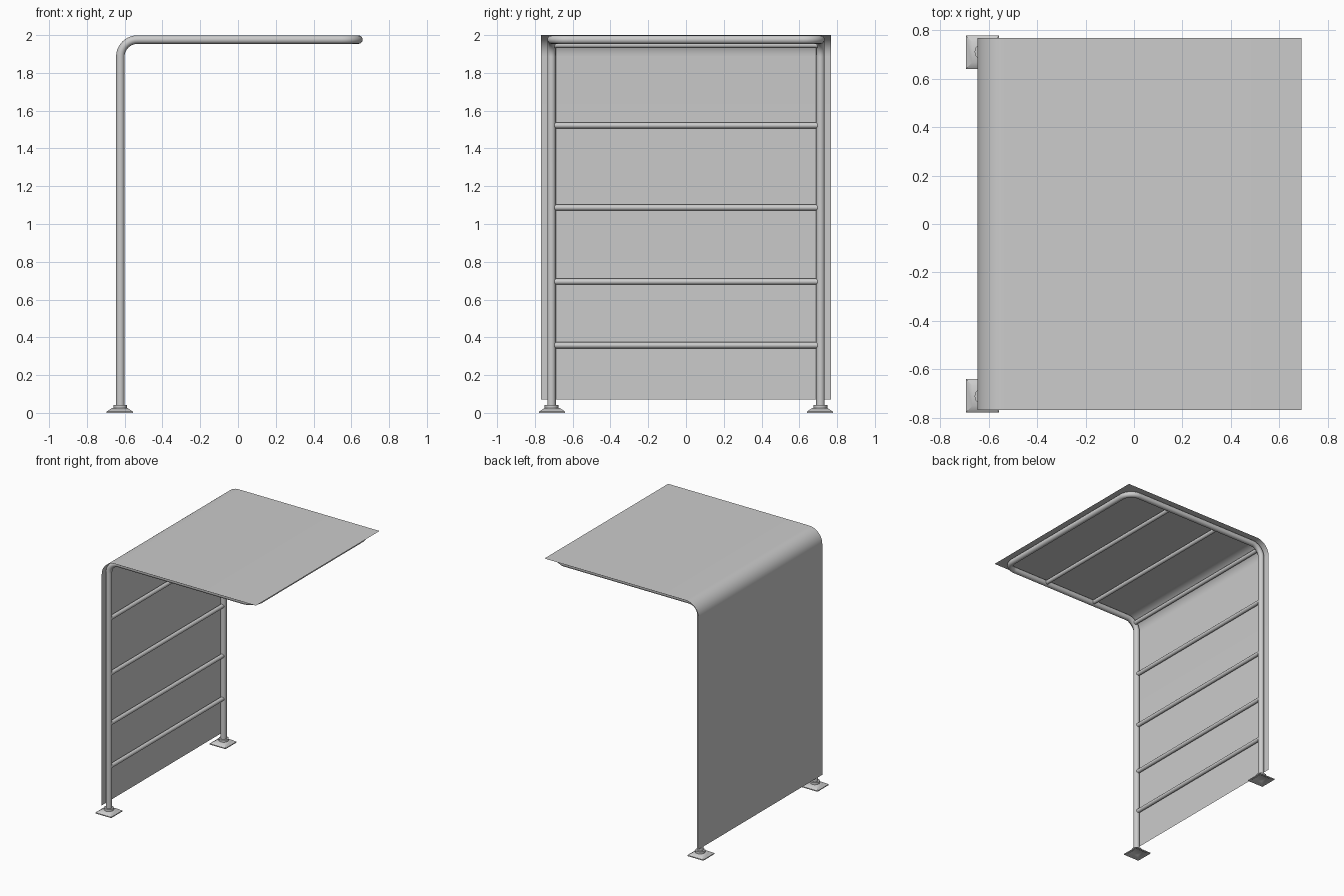
import bpy, bmesh, math
from mathutils import Vector

if "Cube" in bpy.data.objects:
    bpy.data.objects.remove(bpy.data.objects["Cube"])

POST_X, ROOF_Z, END_X, SIDE_Y = -0.623, 1.976, 0.638, 0.712
TUBE_R, BEND_R = 0.0225, 0.09


def fillet(points, radius, steps=10):
    """Round every inner right-angle corner of a polyline."""
    pts = [Vector(p) for p in points]
    out = [pts[0]]
    for a, b, c in zip(pts, pts[1:], pts[2:]):
        u, v = (a - b).normalized(), (c - b).normalized()
        centre = b + (u + v) * radius
        for i in range(steps + 1):
            t = math.pi / 2 * i / steps
            out.append(centre - v * radius * math.cos(t) - u * radius * math.sin(t))
    return out + [pts[-1]]


def smooth(obj, angle=35):
    bpy.ops.object.select_all(action='DESELECT')
    obj.select_set(True)
    bpy.context.view_layer.objects.active = obj
    bpy.ops.object.shade_smooth_by_angle(angle=math.radians(angle))


def mesh_object(name, bm):
    bmesh.ops.recalc_face_normals(bm, faces=bm.faces[:])
    me = bpy.data.meshes.new(name)
    bm.to_mesh(me)
    bm.free()
    obj = bpy.data.objects.new(name, me)
    bpy.context.collection.objects.link(obj)
    smooth(obj)
    return obj


def tube(name, points, radius):
    cu = bpy.data.curves.new(name, 'CURVE')
    cu.dimensions = '3D'
    cu.bevel_depth, cu.bevel_resolution, cu.use_fill_caps = radius, 4, True
    sp = cu.splines.new('POLY')
    sp.points.add(len(points) - 1)
    for p, co in zip(sp.points, points):
        p.co = (*co, 1)
    obj = bpy.data.objects.new(name, cu)
    bpy.context.collection.objects.link(obj)
    bpy.ops.object.select_all(action='DESELECT')
    obj.select_set(True)
    bpy.context.view_layer.objects.active = obj
    bpy.ops.object.convert(target='MESH')
    smooth(bpy.context.view_layer.objects.active)


# Continuous bent tube: post, roof edge, front rail, roof edge, post
tube("tube_frame", fillet([
    (POST_X, -SIDE_Y, 0.03), (POST_X, -SIDE_Y, ROOF_Z), (END_X, -SIDE_Y, ROOF_Z),
    (END_X, SIDE_Y, ROOF_Z), (POST_X, SIDE_Y, ROOF_Z), (POST_X, SIDE_Y, 0.03)], BEND_R), TUBE_R)

# Cross bars on the back wall, at the bend and under the roof
bars = [(POST_X, z) for z in (0.358, 0.695, 1.087, 1.522)]
bars += [(-0.597, 1.948), (-0.20, ROOF_Z), (0.25, ROOF_Z)]
for i, (x, z) in enumerate(bars):
    tube(f"cross_bar_{i + 1}", [(x, -0.697, z), (x, 0.697, z)], 0.016)

# Thin single-surface cover wrapping the back and roof
profile = fillet([(-0.647, 0, 0.072), (-0.647, 0, 2.0), (0.693, 0, 2.0)], 0.114, 12)
bm = bmesh.new()
rows = [[bm.verts.new((p.x, y, p.z)) for y in (-0.768, 0.768)] for p in profile]
for a, b in zip(rows, rows[1:]):
    bm.faces.new((a[0], a[1], b[1], b[0]))
mesh_object("cover_sheet", bm)

# Square sloped feet with recessed underside, plus round collars
foot_rings = [(0.03, 0.016), (0.055, 0.0), (0.069, 0.0), (0.069, 0.007), (0.042, 0.025)]
for side, y in (("front", -0.709), ("back", 0.709)):
    bm = bmesh.new()
    loops = [[bm.verts.new((-0.626 + sx * h, y + sy * h, z))
              for sx, sy in ((-1, -1), (1, -1), (1, 1), (-1, 1))] for h, z in foot_rings]
    for a, b in zip(loops, loops[1:]):
        for k in range(4):
            n = (k + 1) % 4
            bm.faces.new((a[k], a[n], b[n], b[k]))
    bm.faces.new(loops[0])
    bm.faces.new(loops[-1])
    mesh_object(f"{side}_foot", bm)
    yc = math.copysign(SIDE_Y, y)
    tube(f"{side}_foot_collar", [(POST_X, yc, 0.02), (POST_X, yc, 0.042)], 0.036)
